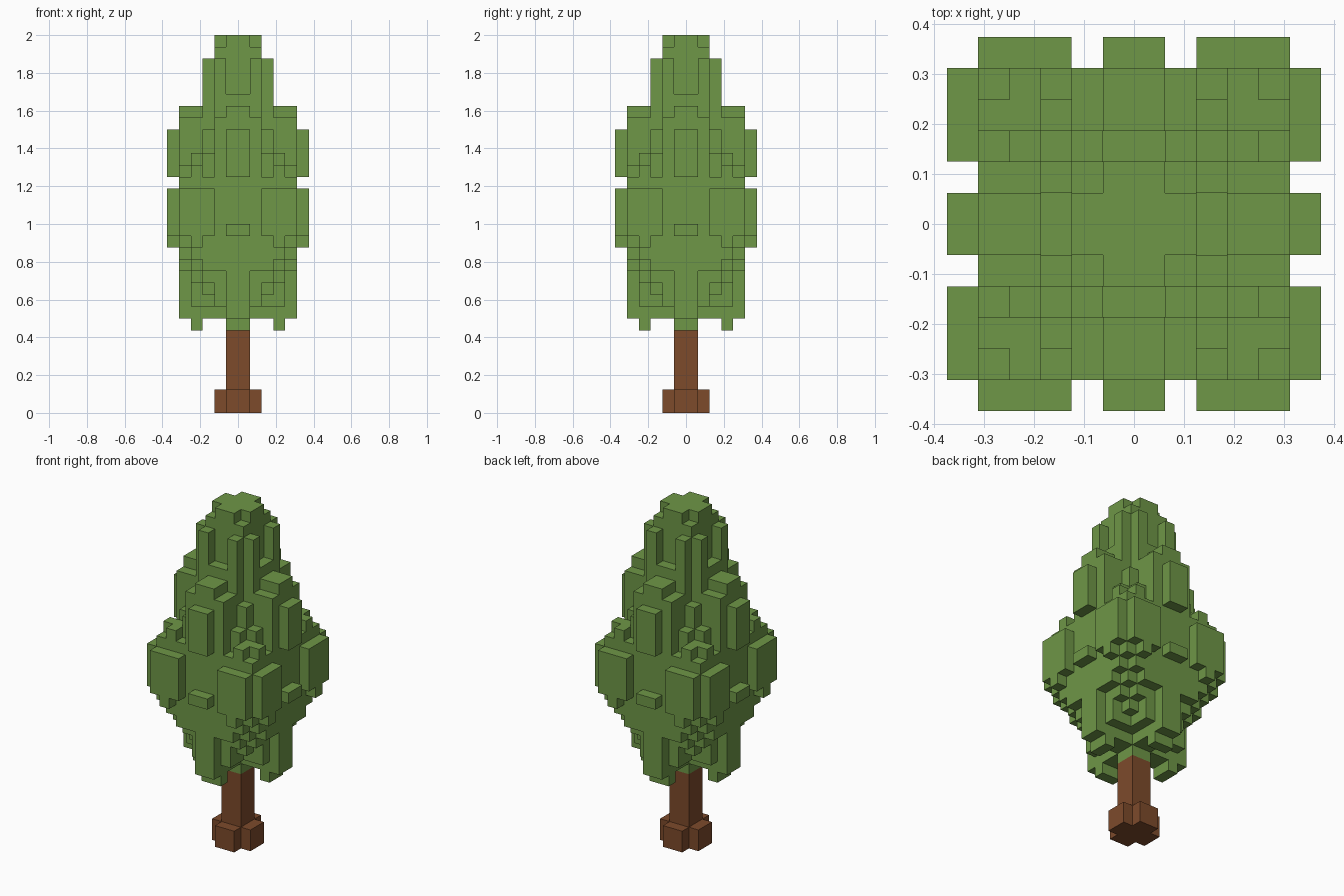
import bpy
import bmesh
from math import radians
from mathutils import Vector

UNIT = 1 / 16

cube = bpy.data.objects.get("Cube")
if cube:
    bpy.data.objects.remove(cube, do_unlink=True)


def material(name, color):
    mat = bpy.data.materials.new(name)
    mat.use_nodes = True
    mat.diffuse_color = color
    mat.node_tree.nodes["Principled BSDF"].inputs["Base Color"].default_value = color
    return mat


def mirrored_blocks(columns):
    """Expand columns (i, j, bottom, top) across both axes and both diagonals."""
    cells = set()
    for i, j, bottom, top in columns:
        for a, b in ((i, j), (j, i)):
            for x in (a, -a - 1):
                for y in (b, -b - 1):
                    cells.update((x, y, z) for z in range(bottom, top))
    return cells


def block_mesh(name, columns, mat):
    """Skin the outside of the blocks and merge the flat areas."""
    cells = mirrored_blocks(columns)
    bm = bmesh.new()
    for cell in cells:
        center = Vector(cell) + Vector((0.5, 0.5, 0.5))
        for axis in range(3):
            for sign in (-1, 1):
                step = [0, 0, 0]
                step[axis] = sign
                if tuple(c + s for c, s in zip(cell, step)) in cells:
                    continue
                normal = Vector(step)
                u = Vector([float(k == (axis + 1) % 3) for k in range(3)])
                v = normal.cross(u)
                middle = center + normal / 2
                corners = [(-1, -1), (1, -1), (1, 1), (-1, 1)]
                bm.faces.new([bm.verts.new((middle + u * a / 2 + v * b / 2) * UNIT)
                              for a, b in corners])
    bmesh.ops.remove_doubles(bm, verts=bm.verts[:], dist=UNIT / 100)
    bmesh.ops.dissolve_limit(bm, angle_limit=radians(1),
                             verts=bm.verts[:], edges=bm.edges[:])
    mesh = bpy.data.meshes.new(name)
    bm.to_mesh(mesh)
    bm.free()
    mesh.materials.append(mat)
    obj = bpy.data.objects.new(name, mesh)
    bpy.context.collection.objects.link(obj)
    return obj


bark = material("bark_brown", (0.205, 0.069, 0.024, 1))
leaf = material("leaf_green", (0.156, 0.308, 0.063, 1))

# Trunk with cross-shaped root flare
block_mesh("trunk", [(0, 0, 0, 7), (0, 1, 0, 2)], bark)

# Foliage, one eighth of the crown: (column, row, bottom, top)
crown = [
    (0, 0, 7, 32), (0, 1, 8, 32), (1, 1, 9, 31),
    (0, 2, 8, 27), (1, 2, 9, 30), (2, 2, 10, 24),
    (0, 3, 7, 26), (1, 3, 9, 25), (2, 3, 11, 22), (3, 3, 12, 21),
    (0, 4, 8, 26), (1, 4, 12, 25), (2, 4, 12, 20), (3, 4, 13, 21), (4, 4, 14, 20),
]
# Leaf clumps standing out from each side
clumps = [
    (0, 5, 20, 24), (0, 5, 15, 16),
    (2, 5, 15, 19), (3, 5, 14, 19), (4, 5, 15, 19),
]
block_mesh("foliage", crown + clumps, leaf)
